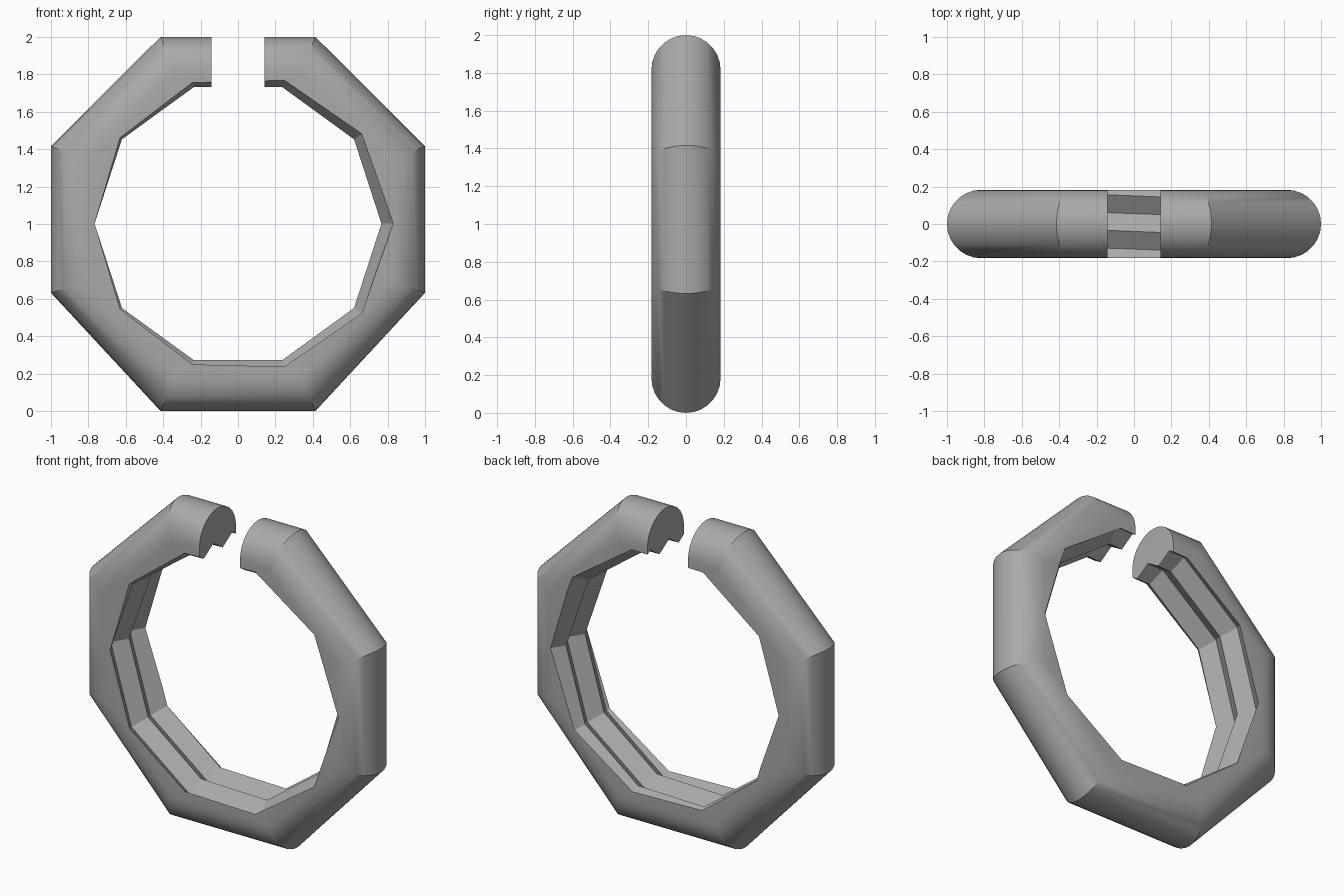
import bpy, bmesh, math

cube = bpy.data.objects.get("Cube")
if cube:
    bpy.data.objects.remove(cube, do_unlink=True)

grey = bpy.data.materials.new("plain grey")
grey.use_nodes = True
colour = (0.4, 0.4, 0.4, 1)
grey.diffuse_color = colour
grey.node_tree.nodes["Principled BSDF"].inputs["Base Color"].default_value = colour

HALF_WIDTH = 0.183
GAP = 0.142
CREST, ROOT, PITCH = 0.767, 0.83, 0.19


def skin(name, sections, closed):
    """Join matching closed cross-sections into a solid."""
    bm = bmesh.new()
    rings = [[bm.verts.new(p) for p in s] for s in sections]
    n = len(rings[0])
    pairs = list(zip(rings, rings[1:]))
    if closed:
        pairs.append((rings[-1], rings[0]))
    else:
        bm.faces.new(rings[0])
        bm.faces.new(rings[-1])
    for a, b in pairs:
        for i in range(n):
            j = (i + 1) % n
            bm.faces.new((a[i], a[j], b[j], b[i]))
    bmesh.ops.recalc_face_normals(bm, faces=bm.faces)
    mesh = bpy.data.meshes.new(name)
    bm.to_mesh(mesh)
    bm.free()
    mesh.materials.append(grey)
    ob = bpy.data.objects.new(name, mesh)
    bpy.context.collection.objects.link(ob)
    return ob


# Octagonal ring with a half-round outer rim and flat sides
half_outline = [(0.414, 1.0), (1.0, 0.416), (1.0, -0.368), (0.414, -1.0)]
outline = half_outline + [(-x, z) for x, z in reversed(half_outline)]
rim = [(-HALF_WIDTH, 0.6)]
SEGMENTS = 14
for i in range(SEGMENTS + 1):
    a = math.pi * i / SEGMENTS
    rim.append((-HALF_WIDTH * math.cos(a), 1 - HALF_WIDTH * (1 - math.sin(a))))
rim.append((HALF_WIDTH, 0.6))
ring = skin("split_ring", [[(x * s, y, 1 + z * s) for y, s in rim] for x, z in outline], True)

# Ten-sided helical thread cutter, its seam lying inside the gap
angles = [91] + list(range(108, 433, 36)) + [449]
sections = []
for deg in angles:
    a = math.radians(deg)
    shrink = math.cos(math.radians(18)) if deg in (91, 449) else 1
    rows = [(-0.182 - PITCH * deg / 360 + j * PITCH / 2,
             (CREST if j % 2 else ROOT) * shrink) for j in range(-2, 11)]
    rows = [(rows[0][0], 0.3)] + rows + [(rows[-1][0], 0.3)]
    sections.append([(r * math.cos(a), y, 1.002 + r * math.sin(a)) for y, r in rows])
thread = skin("thread_cutter", sections, False)

# Box that opens the gap at the top
gap = skin("gap_cutter", [[(x, -0.5, 1.4), (x, 0.5, 1.4), (x, 0.5, 2.3), (x, -0.5, 2.3)]
                          for x in (-GAP, GAP)], False)

bpy.ops.object.select_all(action='DESELECT')
bpy.context.view_layer.objects.active = ring
ring.select_set(True)
for cutter in (thread, gap):
    mod = ring.modifiers.new(cutter.name, 'BOOLEAN')
    mod.operation = 'DIFFERENCE'
    mod.solver = 'EXACT'
    mod.object = cutter
    bpy.ops.object.modifier_apply(modifier=mod.name)
    bpy.data.objects.remove(cutter, do_unlink=True)

bpy.ops.object.shade_smooth_by_angle(angle=math.radians(30))
